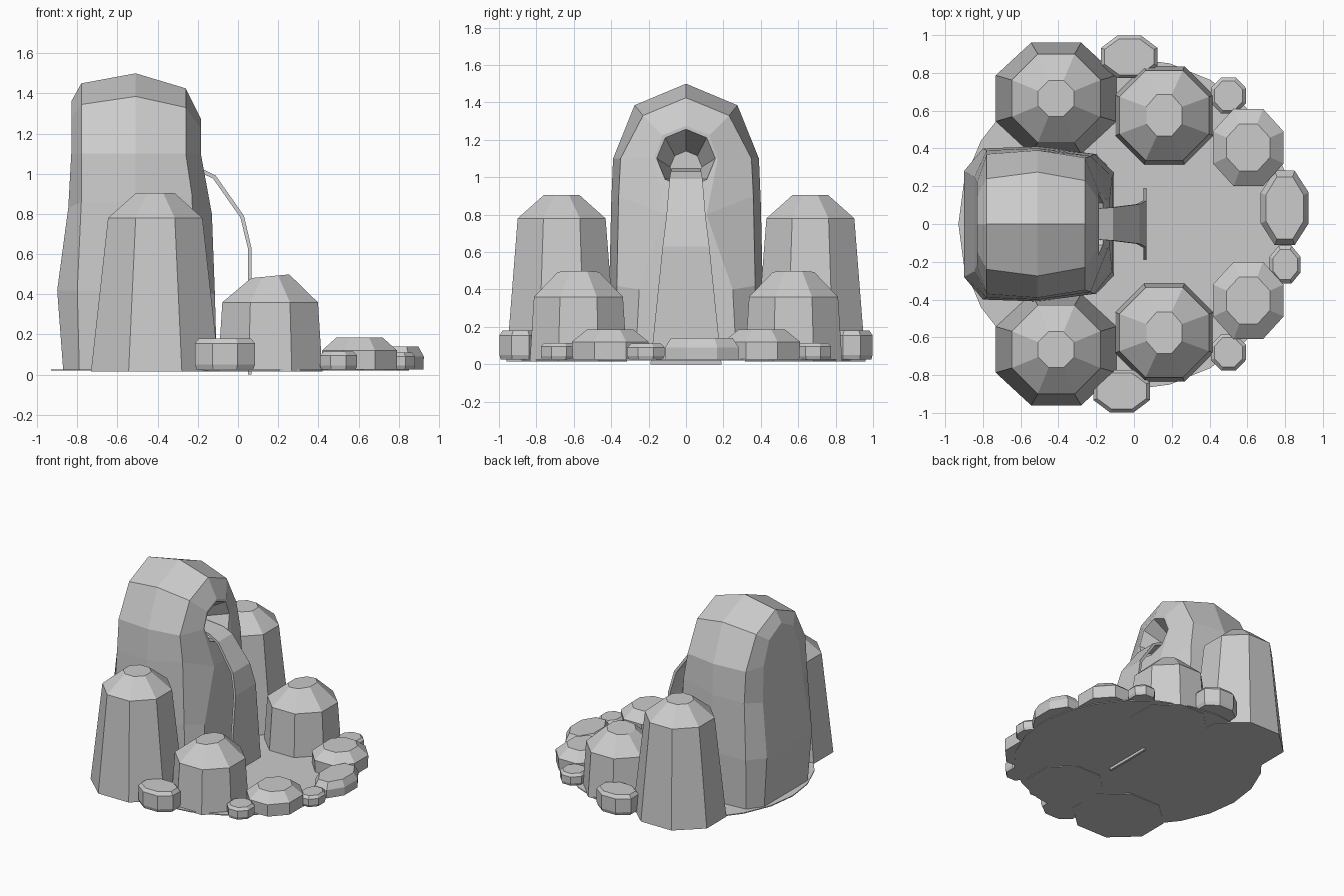
import bpy, bmesh
from math import cos, sin, pi

if "Cube" in bpy.data.objects:
    bpy.data.objects.remove(bpy.data.objects["Cube"])


def finish(name, bm):
    bmesh.ops.recalc_face_normals(bm, faces=bm.faces)
    me = bpy.data.meshes.new(name)
    bm.to_mesh(me)
    bm.free()
    ob = bpy.data.objects.new(name, me)
    bpy.context.collection.objects.link(ob)
    return ob


def loft(name, rings, arch=False):
    """Skin a list of closed rings; arch caps are filled as left-right strips."""
    bm = bmesh.new()
    vs = [[bm.verts.new(p) for p in r] for r in rings]
    n = len(vs[0])
    for a, b in zip(vs, vs[1:]):
        for i in range(n):
            j = (i + 1) % n
            bm.faces.new((a[i], a[j], b[j], b[i]))
    for cap in (vs[0], vs[-1]):
        if arch:
            for i in range(n // 2):
                f = [cap[i], cap[i + 1], cap[n - 2 - i], cap[n - 1 - i]]
                bm.faces.new(list(dict.fromkeys(f)))
        else:
            bm.faces.new(cap)
    return finish(name, bm)


def octagon(cx, cy, z, hx, hy, slope=0.0):
    k = 1 / cos(pi / 8)
    return [(cx + hx * k * cos(pi / 8 + i * pi / 4),
             cy + hy * k * sin(pi / 8 + i * pi / 4),
             z + slope * cos(pi / 8 + i * pi / 4)) for i in range(8)]


def rock(name, x, y, levels, slope=0.0):
    """levels: (z, half width x, half width y) from the bottom up."""
    loft(name, [octagon(x, y, z, hx, hy, slope if i == len(levels) - 1 else 0)
                for i, (z, hx, hy) in enumerate(levels)])


def arch_ring(half):
    """Mirror a half arch of (x, y, z), bottom to crown, into a full arch."""
    return [(x, -y, z) for x, y, z in half] + [(x, y, z) for x, y, z in half[-2::-1]]


# tall spring rock: arch sections from back to front
back = [(-.87, .27, .02), (-.90, .28, .42), (-.845, .25, .83),
        (-.83, .22, 1.1), (-.83, .15, 1.28), (-.83, 0, 1.36)]
rear = [(-.79, .38, .02), (-.80, .40, .42), (-.78, .39, .86),
        (-.78, .37, 1.1), (-.78, .24, 1.345), (-.78, 0, 1.45)]
mid = [(-.51, .40, .02), (-.51, .41, .42), (-.51, .40, .86),
       (-.51, .39, 1.1), (-.51, .275, 1.385), (-.51, 0, 1.5)]
fore = [(-.20, .37, .02), (-.21, .37, .42), (-.23, .36, .90),
        (-.26, .35, 1.1), (-.26, .23, 1.33), (-.26, 0, 1.425)]
front = [(-.105, .27, .02), (-.115, .25, .40), (-.13, .11, .80),
         (-.185, .17, 1.1), (-.185, .125, 1.225), (-.185, 0, 1.275)]
spring = loft("spring_rock", [arch_ring(h) for h in (back, rear, mid, fore, front)], arch=True)


# spring opening, cut as a tapering octagon
def mouth(x, z, r):
    return [(x, r * sin(i * pi / 4), z + r * cos(i * pi / 4)) for i in range(8)]


cutter = loft("mouth_cutter", [mouth(-.09, 1.10, .157), mouth(-.185, 1.10, .157), mouth(-.38, 1.055, .085)])
cutter.hide_render = True
mod = spring.modifiers.new("mouth", 'BOOLEAN')
mod.operation = 'DIFFERENCE'
mod.solver = 'EXACT'
mod.object = cutter
bpy.context.view_layer.objects.active = spring
bpy.ops.object.modifier_apply(modifier=mod.name)
bpy.data.objects.remove(cutter)

# waterfall sheet, widening as it drops
path = [(-.36, 1.05, .075), (-.19, 1.03, .082), (-.11, .99, .088),
        (.03, .79, .105), (.067, .63, .125), (.067, 0, .19)]
offs = [(0, -.02), (-.006, -.019), (-.014, -.014), (-.018, -.008), (-.018, 0), (-.018, 0)]
loft("waterfall", [[(x, -w, z), (x, w, z), (x + dx, w, z + dz), (x + dx, -w, z + dz)]
                   for (x, z, w), (dx, dz) in zip(path, offs)])

# pond surface
loft("pond_water", [[(-.04 + .89 * cos(i * pi / 12), .88 * sin(i * pi / 12), z)
                     for i in range(24)] for z in (.02, .027)])

# mirrored pairs of rocks
for s, side in ((-1, "front"), (1, "back")):
    rock(side + "_tall_rock", -.412, s * .665,
         [(.015, .32, .295), (.78, .235, .235), (.905, .095, .095)])
    rock(side + "_medium_rock", .16, s * .575,
         [(.015, .26, .26), (.36, .238, .238), (.49, .095, .11)], .01)
    rock(side + "_pond_rock", .605, s * .405,
         [(.025, .185, .2), (.12, .187, .205), (.185, .115, .125)])
    rock(side + "_edge_rock", -.045 - .02 * -s, s * .885,
         [(.025, .14, .105), (.05, .15, .113), (.155, .15, .113), (.18, .13, .095)])
    rock(side + "_pebble", .5, s * .68,
         [(.025, .085, .09), (.045, .093, .096), (.095, .093, .096), (.115, .075, .078)])

# single rocks on the right rim
rock("rim_rock", .798, .085,
     [(.025, .125, .195), (.09, .127, .197), (.14, .1, .165)])
rock("rim_pebble", .80, -.215,
     [(.025, .075, .09), (.045, .082, .1), (.09, .082, .1), (.11, .065, .08)])
